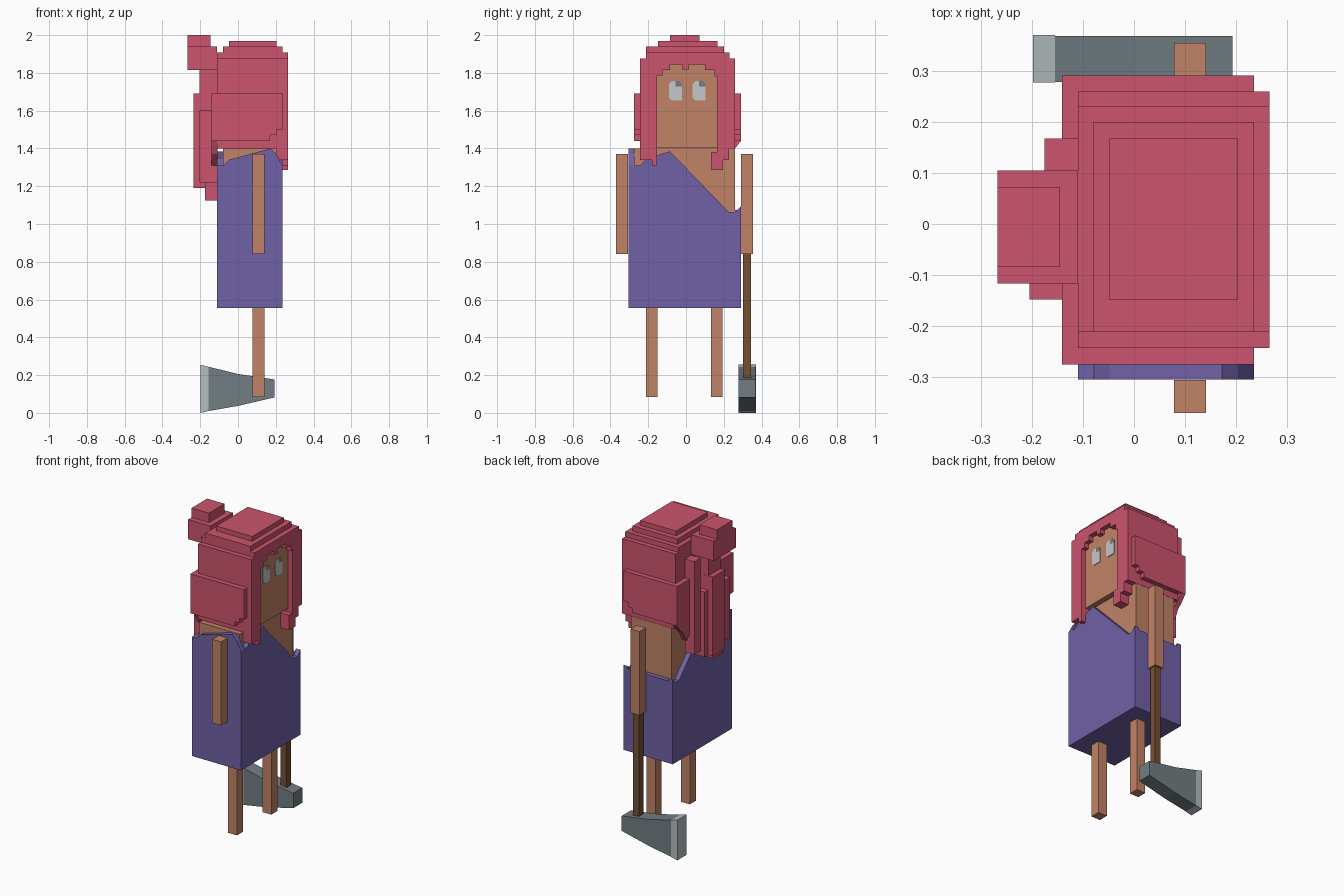
import bpy
import bmesh


def material(name, rgb):
    m = bpy.data.materials.new(name)
    lin = [((c / 255 + 0.055) / 1.055) ** 2.4 for c in rgb]
    m.diffuse_color = (*lin, 1)
    return m


HAIR = material("rose_hair", (204, 84, 109))
SKIN = material("skin", (193, 130, 102))
DRESS = material("purple_cloth", (113, 97, 167))
STEEL = material("slate_steel", (114, 126, 132))
EDGE = material("pale_steel", (181, 191, 193))
WOOD = material("brown_wood", (116, 80, 50))
EYE = material("eye_white", (195, 200, 203))


def box(x0, x1, y0, y1, z0, z1):
    return 'x', [(y0, z0), (y1, z0), (y1, z1), (y0, z1)], x0, x1


def part(name, mat, *prisms):
    """One object from prisms: (axis, profile, start, end)."""
    bm = bmesh.new()
    for axis, pts, a, b in prisms:
        rings = []
        for d in (a, b):
            rings.append([bm.verts.new((d, u, z) if axis == 'x' else (u, d, z))
                          for u, z in pts])
        lo, hi = rings
        bm.faces.new(lo)
        bm.faces.new(hi)
        n = len(pts)
        for i in range(n):
            j = (i + 1) % n
            bm.faces.new((lo[i], lo[j], hi[j], hi[i]))
    bmesh.ops.recalc_face_normals(bm, faces=bm.faces[:])
    me = bpy.data.meshes.new(name)
    bm.to_mesh(me)
    bm.free()
    me.materials.append(mat)
    ob = bpy.data.objects.new(name, me)
    bpy.context.collection.objects.link(ob)
    return ob


def stairs(start, width, heights, base):
    """Stepped profile: one column per height above a flat base line."""
    pts = [(start, base)]
    for i, h in enumerate(heights):
        for u in (start + i * width, start + (i + 1) * width):
            if len(pts) > 2 and abs(pts[-1][1] - h) < 1e-5:
                pts[-1] = (u, h)
                if u == start + i * width:
                    continue
            else:
                pts.append((u, h))
    pts.append((start + len(heights) * width, base))
    clean = []
    for p in pts:
        if not clean or abs(p[0] - clean[-1][0]) + abs(p[1] - clean[-1][1]) > 1e-5:
            clean.append(p)
    return clean


# Torso, head and limbs
part("torso", SKIN, box(-0.08, 0.204, -0.274, 0.26, 0.6, 1.399))
part("head", SKIN, box(0.15, 0.235, -0.18, 0.18, 1.403, 1.87))
for side, y0, y1 in (("right", -0.37, -0.306), ("left", 0.291, 0.355)):
    part(side + "_arm", SKIN, box(0.078, 0.141, y0, y1, 0.84, 1.37))
for side, y0, y1 in (("right", -0.212, -0.15), ("left", 0.132, 0.193)):
    part(side + "_leg", SKIN, box(0.078, 0.141, y0, y1, 0.083, 0.56))

# One-shouldered dress with a stepped diagonal neckline
V = 0.595 / 19
tops = []
for i in range(19):
    y = -0.305 + (i + 0.5) * V
    h = 1.385 - max(0, round((y + 0.11) / V)) * V * 1.03
    tops.append(max(h, 1.062))
tops[0] = tops[1] = 1.31
tops[2] = 1.345
tops[-1] = 1.093
neckline = stairs(-0.305, V, tops, 1.03)
shoulder = [1.31, 1.34] + [1.40] * 7 + [1.37, 1.31]
part("dress", DRESS,
     box(-0.11, 0.235, -0.305, 0.29, 0.555, 1.03),
     ('x', neckline, 0.204, 0.235),
     ('x', neckline, -0.11, -0.079),
     ('y', stairs(-0.11, 0.345 / 11, shoulder, 1.03), -0.305, -0.273),
     box(-0.09, 0.21, 0.259, 0.29, 1.03, 1.075))

# Hair cap, built in rising layers
part("hair_cap", HAIR,
     box(-0.11, 0.205, -0.243, 0.26, 1.40, 1.875),
     box(-0.11, 0.265, -0.212, 0.23, 1.875, 1.907),
     box(-0.08, 0.235, -0.212, 0.20, 1.907, 1.94),
     box(-0.048, 0.204, -0.149, 0.167, 1.94, 1.97))

# Hair framing the face, with uneven locks
frame = [(-0.243, 1.34), (-0.243, 1.875), (0.26, 1.875), (0.26, 1.40),
         (0.228, 1.40), (0.228, 1.34), (0.195, 1.34), (0.195, 1.285),
         (0.133, 1.285), (0.133, 1.38), (0.165, 1.38), (0.165, 1.78),
         (0.15, 1.78), (0.15, 1.815), (0.10, 1.815), (0.10, 1.845),
         (0.015, 1.845), (0.015, 1.818), (-0.02, 1.818), (-0.02, 1.845),
         (-0.085, 1.845), (-0.085, 1.815), (-0.125, 1.815),
         (-0.125, 1.785), (-0.153, 1.785), (-0.153, 1.31),
         (-0.18, 1.31), (-0.18, 1.34)]
part("face_framing_hair", HAIR, ('x', frame, 0.205, 0.265))

# Side pads and ragged hair at the back
pad = [(-0.14, 1.44), (0.17, 1.44), (0.17, 1.47), (0.204, 1.47),
       (0.204, 1.50), (0.235, 1.50), (0.235, 1.69), (-0.14, 1.69)]
part("side_hair", HAIR, ('y', pad, -0.275, -0.243), ('y', pad, 0.26, 0.291))
rag = [1.44, 1.37, 1.34, 1.31, 1.34, 1.31, 1.31, 1.31, 1.31,
       1.31, 1.31, 1.31, 1.31, 1.34, 1.31, 1.37, 1.40, 1.44]
part("back_hair", HAIR,
     ('x', stairs(-0.275, 0.566 / 18, rag, 1.69), -0.141, -0.1095))

# Hanging ponytail strands
part("ponytail", HAIR,
     box(-0.175, -0.11, 0.105, 0.167, 1.22, 1.81),
     box(-0.205, -0.11, 0.07, 0.105, 1.19, 1.60),
     box(-0.235, -0.11, -0.055, 0.07, 1.19, 1.69),
     box(-0.205, -0.11, -0.148, -0.055, 1.22, 1.60),
     box(-0.175, -0.11, -0.12, -0.02, 1.125, 1.22),
     box(-0.205, -0.105, -0.054, 0.069, 1.69, 1.82))

# Bun
part("hair_bun", HAIR,
     box(-0.267, -0.11, -0.117, 0.105, 1.815, 1.94),
     box(-0.267, -0.145, -0.084, 0.072, 1.94, 2.0))

# Eyes with a small dark notch in the upper corner
for side, y in (("right", -0.056), ("left", 0.069)):
    w, c = 0.035, 0.016
    shape = [(y - w, 1.67), (y - w + c, 1.653), (y + w, 1.653), (y + w, 1.727),
             (y, 1.727), (y, 1.757), (y - w + c, 1.757), (y - w, 1.74)]
    part(side + "_eye", EYE, ('x', shape, 0.234, 0.239))
    notch = [(y, 1.727), (y + w, 1.727), (y + w, 1.742), (y + w - c, 1.757), (y, 1.757)]
    part(side + "_pupil", STEEL, ('x', notch, 0.234, 0.239))

# Axe held in the left hand
part("axe_handle", WOOD, box(0.088, 0.13, 0.301, 0.343, 0.15, 0.845))
axe = [(-0.155, 0.01), (0.0, 0.037), (0.193, 0.082), (0.193, 0.177),
       (0.0, 0.206), (-0.155, 0.244)]
part("axe_head", STEEL, ('y', axe, 0.278, 0.368))
blade = [(-0.198, 0.0), (-0.155, 0.01), (-0.155, 0.244), (-0.198, 0.255)]
part("axe_edge", EDGE, ('y', blade, 0.277, 0.37))
